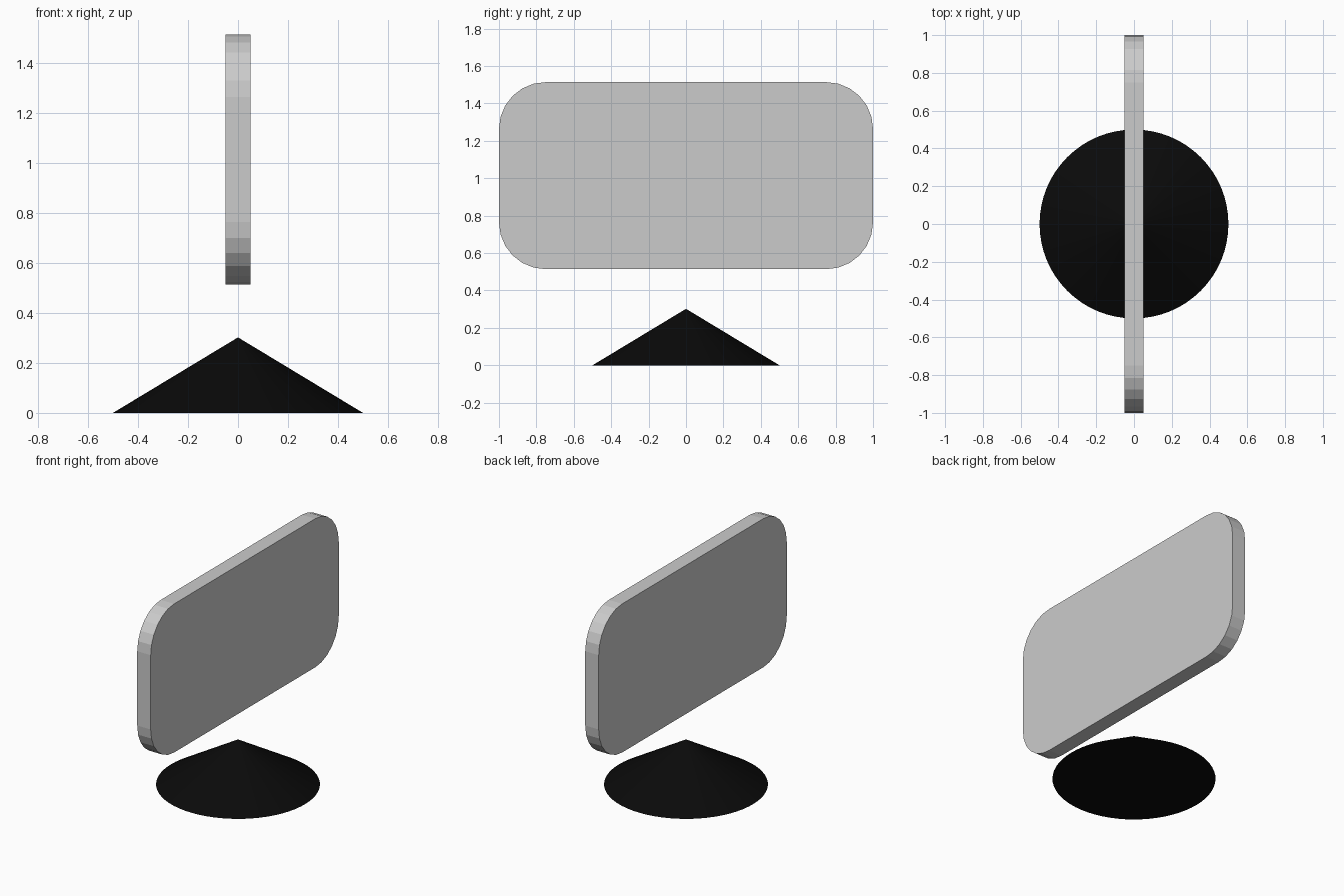
import bpy, bmesh, math

if "Cube" in bpy.data.objects:
    bpy.data.objects.remove(bpy.data.objects["Cube"])


def make_object(name, bm):
    bmesh.ops.recalc_face_normals(bm, faces=bm.faces)
    mesh = bpy.data.meshes.new(name)
    bm.to_mesh(mesh)
    bm.free()
    obj = bpy.data.objects.new(name, mesh)
    bpy.context.collection.objects.link(obj)
    return obj


# Upright rounded panel: outline in the YZ plane, extruded along x
half_w, half_h, thick, radius, steps, mid_z = 1.0, 0.5, 0.1, 0.25, 6, 1.014
bm = bmesh.new()
outline = []
for q, (sy, sz) in enumerate([(1, 1), (-1, 1), (-1, -1), (1, -1)]):
    for i in range(steps + 1):
        a = math.pi / 2 * (q + i / steps)
        y = sy * (half_w - radius) + radius * math.cos(a)
        z = mid_z + sz * (half_h - radius) + radius * math.sin(a)
        outline.append(bm.verts.new((-thick / 2, y, z)))
face = bm.faces.new(outline)
ext = bmesh.ops.extrude_face_region(bm, geom=[face], use_keep_orig=True)
moved = [g for g in ext["geom"] if isinstance(g, bmesh.types.BMVert)]
bmesh.ops.translate(bm, verts=moved, vec=(thick, 0, 0))
make_object("panel", bm)

# Black conical base
bm = bmesh.new()
bmesh.ops.create_cone(bm, cap_ends=True, segments=64, radius1=0.5, radius2=0, depth=0.302)
bmesh.ops.remove_doubles(bm, verts=bm.verts, dist=1e-5)
bmesh.ops.translate(bm, verts=bm.verts, vec=(0, 0, 0.151))
base = make_object("cone_base", bm)
black = bpy.data.materials.new("black")
black.diffuse_color = (0.003, 0.003, 0.003, 1)
black.use_nodes = True
black.node_tree.nodes["Principled BSDF"].inputs["Base Color"].default_value = black.diffuse_color
base.data.materials.append(black)
